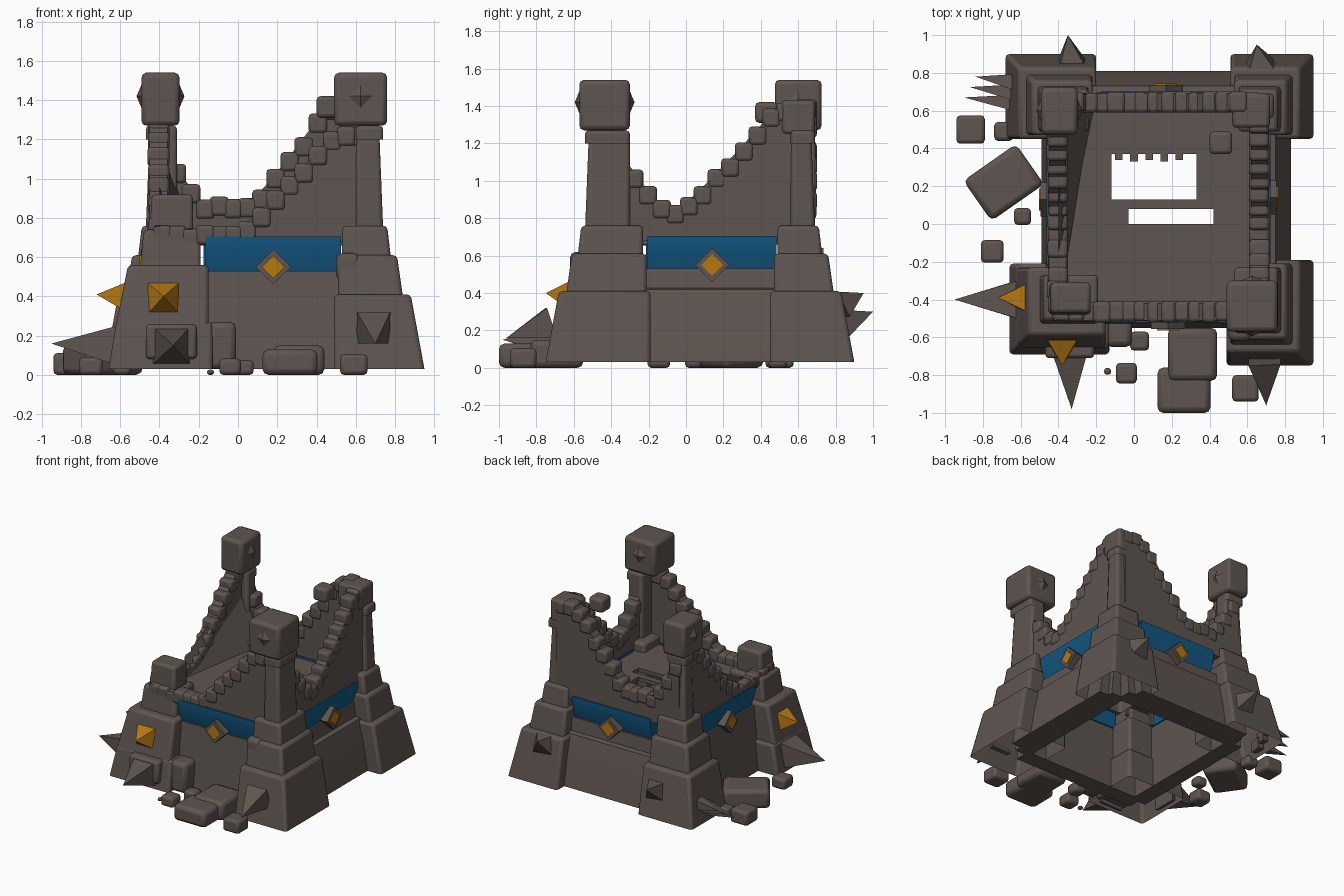
import bpy, bmesh, math, random
from mathutils import Vector, Matrix

random.seed(4)
if "Cube" in bpy.data.objects:
    bpy.data.objects.remove(bpy.data.objects["Cube"])


def material(name, rgb):
    m = bpy.data.materials.new(name)
    m.use_nodes = True
    m.diffuse_color = (*rgb, 1)
    m.node_tree.nodes["Principled BSDF"].inputs["Base Color"].default_value = (*rgb, 1)
    return m


STONE = material("brown grey stone", (0.112, 0.09, 0.08))
BLUE = material("blue band", (0.006, 0.095, 0.22))
GOLD = material("gold", (0.46, 0.19, 0.005))
made = []


def finish(name, bm, mat, bevel=0.0):
    mesh = bpy.data.meshes.new(name)
    bm.to_mesh(mesh)
    bm.free()
    mesh.materials.append(mat)
    ob = bpy.data.objects.new(name, mesh)
    bpy.context.collection.objects.link(ob)
    if bevel:
        mod = ob.modifiers.new("worn edges", "BEVEL")
        mod.width, mod.segments = bevel, 2
    made.append(ob)
    return ob


def loft(name, ring_a, ring_b, mat, bevel=0.0, hollow=False):
    """Solid between two matching rings of points, left open below if hollow."""
    bm = bmesh.new()
    a = [bm.verts.new(p) for p in ring_a]
    b = [bm.verts.new(p) for p in ring_b]
    base = bm.faces.new(a)
    bm.faces.new(b)
    for i in range(len(a)):
        j = (i + 1) % len(a)
        bm.faces.new((a[i], a[j], b[j], b[i]))
    bmesh.ops.recalc_face_normals(bm, faces=bm.faces)
    if hollow:
        bmesh.ops.delete(bm, geom=[base], context="FACES_ONLY")
    return finish(name, bm, mat, bevel)


def frustum(name, low, high, z0, z1, bevel=0.02, hollow=False):
    """Tapered block between two rectangles given by opposite corners."""
    def ring(rect, z):
        xa, ya, xb, yb = rect
        return [(xa, ya, z), (xb, ya, z), (xb, yb, z), (xa, yb, z)]
    return loft(name, ring(low, z0), ring(high, z1), STONE, bevel, hollow)


def block(name, x, y, half_x, half_y, z0, z1, bevel=0.02):
    rect = (x - half_x, y - half_y, x + half_x, y + half_y)
    return frustum(name, rect, rect, z0, z1, bevel)


def spike(name, base, tip, half, mat=STONE, turn=45):
    """Four-sided pyramid from a base centre to a tip."""
    base, tip = Vector(base), Vector(tip)
    d = tip - base
    bm = bmesh.new()
    bmesh.ops.create_cone(bm, cap_ends=True, segments=4, radius1=half * math.sqrt(2),
                          radius2=0, depth=d.length)
    side = Vector((0, 0, 1)).cross(d).normalized()
    up = d.cross(side).normalized()
    frame = Matrix((side, up, d.normalized())).transposed().to_4x4()
    m = (Matrix.Translation((base + tip) / 2) @ frame
         @ Matrix.Rotation(math.radians(turn), 4, "Z"))
    bmesh.ops.transform(bm, matrix=m, verts=bm.verts)
    bmesh.ops.remove_doubles(bm, verts=bm.verts, dist=0.0001)
    return finish(name, bm, mat)


def along(name, place, section, u0, u1, mat):
    """Cross-section of (outward, height) swept along a wall."""
    loft(name, [place(u0, v, z) for v, z in section], [place(u1, v, z) for v, z in section], mat)


def outward(name, place, outline, v0, v1, mat, bevel=0.0):
    """Outline of (along, height) pushed through a wall."""
    loft(name, [place(u, v0, z) for u, z in outline], [place(u, v1, z) for u, z in outline], mat, bevel)


def broken_top(u, valley, ends, heights):
    """Height of the ruined rim: a valley floor that climbs to both ends."""
    left, low, right = heights
    if u < valley[0]:
        t, peak = (valley[0] - u) / (valley[0] - ends[0]), left
    else:
        t, peak = max(0, u - valley[1]) / (ends[1] - valley[1]), right
    return low + (peak - low) * min(t, 1) ** 1.1


# Sides: placing rule, wall face, wall ends, band centre, rim valley, slope ends, rim heights
SIDES = {
    "front": (lambda u, v, z: (u, -v, z), .51, (-.42, .66), .18, (-.2, 0), (-.42, .5), (.76, .74, 1.25)),
    "right": (lambda u, v, z: (v, u, z), .71, (-.46, .64), .14, (-.12, -.04), (-.42, .5), (1.25, .85, 1.41)),
    "back": (lambda u, v, z: (u, v, z), .69, (-.42, .66), .17, (-.2, .07), (-.42, .49), (1.26, .89, 1.42)),
    "left": (lambda u, v, z: (-v, u, z), .45, (-.46, .64), .13, (-.2, 0), (-.46, .48), (.8, .75, 1.27)),
}
STEPS = 15
for side, (place, face, (start, end), mid, valley, ends, heights) in SIDES.items():
    # Broken wall above, battered foot below
    us = [start + (end - start) * i / STEPS for i in range(STEPS + 1)]
    rim = [(u, broken_top(u, valley, ends, heights)) for u in us]
    inner = face - .09
    outward(side + "_wall", place, [(start, .68)] + rim + [(end, .68)], inner, face, STONE)
    along(side + "_wall_foot", place,
          [(inner, .03), (face + .04, .03), (face - .01, .53), (inner, .53)], start, end, STONE)
    if side in ("right", "back"):
        along(side + "_plinth", place,
              [(inner, .03), (face + .12, .03), (face + .08, .26), (face + .04, .42), (inner, .44)],
              -.4, .6, STONE)
    # Stones stepping along the broken rim
    for (a, za), (b, zb) in zip(rim, rim[1:]):
        z = (za + zb) / 2 + random.uniform(0, .025)
        a, b = a - .012, b + .012
        outward(side + "_rim_stone", place, [(a, z - .1), (b, z - .1), (b, z), (a, z)],
                face - .1, face + random.uniform(.004, .012), STONE, .018)
    # Blue band, upright above and undercut below
    along(side + "_band", place,
          [(inner - .01, .53), (face - .025, .53), (face + .012, .65), (face + .012, .705), (inner - .01, .705)],
          mid - .345, mid + .345, BLUE)
    # Diamond emblem
    for name, r, depth, mat in (("frame", .09, .045, STONE), ("inlay", .058, .053, GOLD)):
        outward(side + "_emblem_" + name, place,
                [(mid - r, .55), (mid, .55 - r), (mid + r, .55), (mid, .55 + r)],
                face - .05, face + depth, mat)

# Sloping fill inside the tallest corner
loft("inner_buttress", [(-.4, .62, .66), (-.2, .62, .66), (-.4, .62, 1.2)],
     [(-.4, -.2, .66), (-.33, -.2, .66), (-.4, -.2, .74)], STONE)

# Corner towers step in from their foot: outer inset low and high, inner inset, bottom, top
TALL = [(0, .07, .02, .03, .41), (.11, .14, .04, .40, .61), (.17, .19, .06, .59, .76),
        (.21, .23, .13, .73, 1.24), (.21, .21, .13, 1.20, 1.27)]
SHORT = [(0, .04, .03, .03, .27), (.04, .1, .05, .26, .56), (.16, .18, .09, .54, .74),
         (.21, .22, .13, .72, .92)]
TOWERS = {"front_left": (.95, -.75, .47, -.17, TALL), "back_left": (.95, .9, .49, .43, TALL),
          "back_right": (-.68, .9, -.18, .43, TALL), "front_right": (-.66, -.69, -.1, -.18, SHORT)}
for corner, (ox, oy, ix, iy, tiers) in TOWERS.items():
    sx, sy = math.copysign(1, ox - ix), math.copysign(1, oy - iy)
    for low, high, inset, z0, z1 in tiers:
        inner = (ix + sx * inset, iy + sy * inset)
        frustum(corner + "_tower_tier", (ox - sx * low, oy - sy * low, *inner),
                (ox - sx * high, oy - sy * high, *inner), z0, z1, hollow=True)

# Capstones, each studded on two opposite faces
for name, x, y, sx, sy, axis in (("front_left", .625, -.435, .135, .135, Vector((0, 1, 0))),
                                 ("back_right", -.395, .6, .097, .125, Vector((1, 0, 0)))):
    block(name + "_capstone", x, y, sx, sy, 1.27, 1.54, .025)
    for way in (1, -1):
        face = Vector((x, y, 1.42)) + axis * way * (axis.dot((sx, sy, 0)) - .005)
        spike(name + "_cap_stud", face, face + axis * way * .03, .05, STONE, 0)
block("back_left_peak", .62, .6, .1, .09, 1.25, 1.43)
block("loose_top_stone", .46, .43, .06, .06, 1.31, 1.42)

# Short tower dressing
block("tower_front_block", -.34, -.65, .13, .06, .08, .26)
block("tower_side_block", -.08, -.55, .07, .1, .03, .27, .03)
block("wall_patch", .56, -.56, .06, .06, .48, .62, .03)

# Spikes on the towers
spike("gold_front_spike", (-.38, -.62, .39), (-.38, -.75, .40), .078, GOLD)
spike("gold_side_spike", (-.58, -.39, .40), (-.72, -.39, .41), .07, GOLD)
spike("front_ground_spike", (-.34, -.66, .15), (-.33, -.98, .15), .1)
spike("side_ground_spike", (-.62, -.40, .15), (-.95, -.40, .16), .1)
spike("front_left_spike", (.69, -.72, .24), (.70, -.96, .16), .085)
spike("back_right_spike", (-.33, .84, .24), (-.35, 1, .30), .075)
spike("back_left_spike", (.67, .83, .34), (.65, .95, .40), .075)
for i in range(3):
    y, z = .64 + .055 * i, .1 + .04 * i
    spike("broken_side_spike", (-.62, y, z), (-.9 + .03 * i, y + .03, z), .045)

# Ruined floor laid between cut lines, leaving two holes, with posts below
XS = (-.4, -.12, -.03, .33, .42, .64)
YS = (-.45, 0, .08, .13, .37, .62)
HOLES = {(2, 1), (3, 1), (1, 3), (2, 3)}
for i, (xa, xb) in enumerate(zip(XS, XS[1:])):
    for j, (ya, yb) in enumerate(zip(YS, YS[1:])):
        if (i, j) not in HOLES:
            rect = (xa, ya, xb, yb)
            frustum("floor_slab", rect, rect, .66, .69, 0)
for i in range(5):
    block("floor_splinter", -.08 + i * .08, .36, .02, .02 + .01 * (i % 2), .66, .69, 0)
for x in (-.08, .15, .38):
    for y in (.1, .4):
        block("hanging_post", x, y, .012, .012, .3, .67, 0)

# Fallen stones
for x, y, half in ((-.865, .5, .075), (-.69, .49, .05), (-.59, .04, .045), (-.75, -.145, .06),
                   (-.04, -.79, .055), (-.14, -.78, .018), (.59, -.87, .07), (.03, -.62, .05)):
    block("fallen_stone", x, y, half, half, 0, half * 1.5)
block("fallen_slab_front", .265, -.88, .14, .12, 0, .13, .03)
block("fallen_slab_back", .31, -.69, .13, .14, 0, .15, .03)
boulder = block("fallen_boulder", 0, 0, .17, .13, 0, .15, .03)
boulder.location = (-.69, .22, 0)
boulder.rotation_euler.z = math.radians(35)

# Soft shading with sharp edges kept
bpy.ops.object.select_all(action="DESELECT")
for ob in made:
    ob.select_set(True)
bpy.context.view_layer.objects.active = made[0]
bpy.ops.object.shade_smooth_by_angle(angle=math.radians(35))
